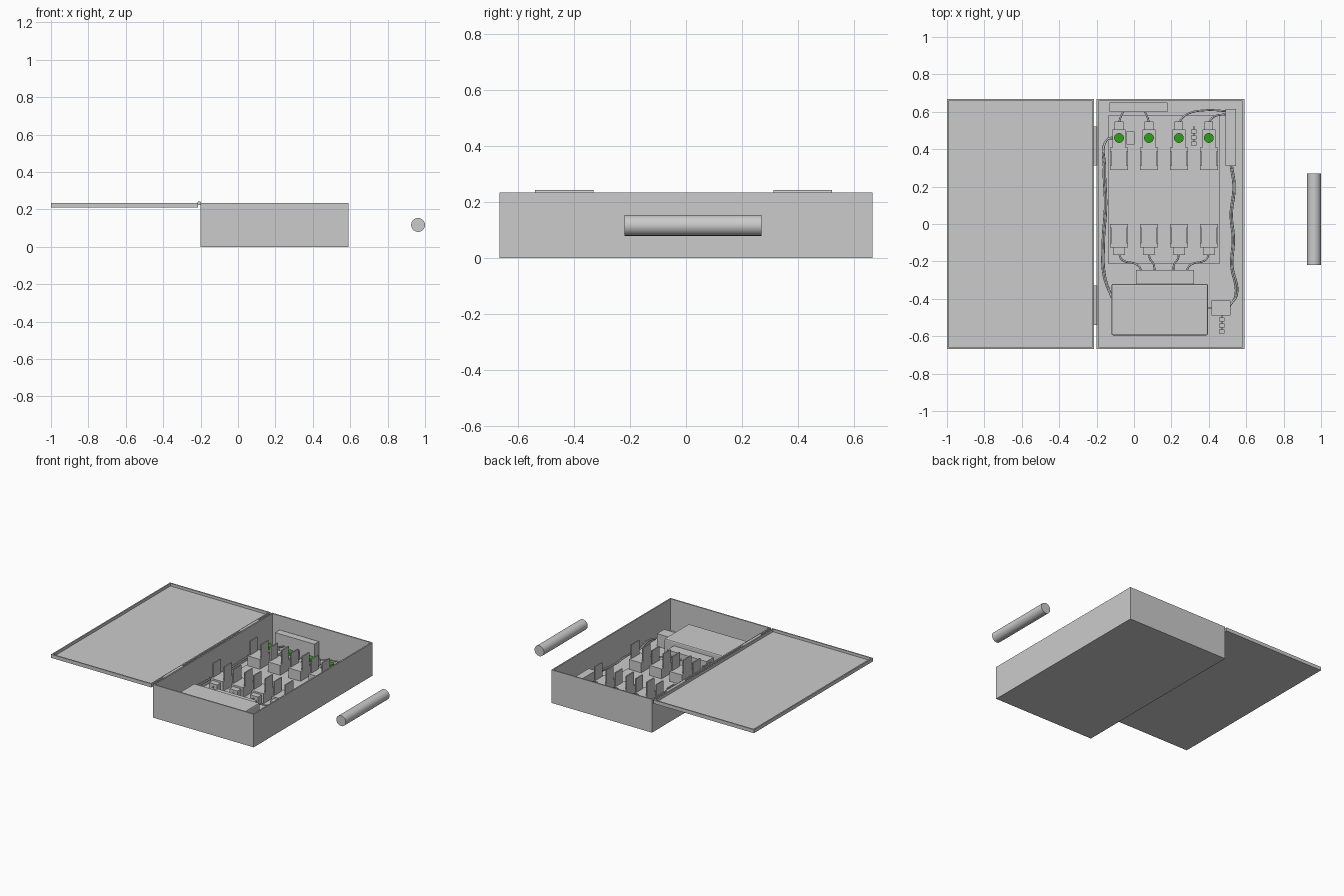
import bpy, bmesh, math
from mathutils import Matrix

if "Cube" in bpy.data.objects:
    bpy.data.objects.remove(bpy.data.objects["Cube"])

green = bpy.data.materials.new("indicator_green")
green.diffuse_color = (0.03, 0.35, 0.01, 1)
green.use_nodes = True
green.node_tree.nodes["Principled BSDF"].inputs["Base Color"].default_value = green.diffuse_color


def finish(name, bm):
    mesh = bpy.data.meshes.new(name)
    bm.to_mesh(mesh)
    bm.free()
    ob = bpy.data.objects.new(name, mesh)
    bpy.context.collection.objects.link(ob)
    return ob


def cube(x0, x1, y0, y1, z0, z1):
    bm = bmesh.new()
    m = Matrix.Translation(((x0 + x1) / 2, (y0 + y1) / 2, (z0 + z1) / 2))
    bmesh.ops.create_cube(bm, size=1, matrix=m @ Matrix.Diagonal((x1 - x0, y1 - y0, z1 - z0, 1)))
    bm.normal_update()
    return bm


def box(name, x0, x1, y0, y1, z0, z1, bevel=0):
    ob = finish(name, cube(x0, x1, y0, y1, z0, z1))
    if bevel:
        mod = ob.modifiers.new("bevel", 'BEVEL')
        mod.width, mod.segments = bevel, 2
    return ob


def tray(name, x0, x1, y0, y1, z0, z1, wall, floor):
    """Open-topped tray: inset the top face and push it down."""
    bm = cube(x0, x1, y0, y1, z0, z1)
    top = max(bm.faces, key=lambda f: f.calc_center_median().z)
    bmesh.ops.inset_region(bm, faces=[top], thickness=wall)
    top = bmesh.ops.extrude_discrete_faces(bm, faces=[top])["faces"][0]
    bmesh.ops.translate(bm, verts=top.verts, vec=(0, 0, z0 + floor - z1))
    bmesh.ops.recalc_face_normals(bm, faces=bm.faces)
    return finish(name, bm)


def cylinder(name, center, r, length, along_y=False, sides=32):
    bm = bmesh.new()
    m = Matrix.Translation(center)
    if along_y:
        m = m @ Matrix.Rotation(math.pi / 2, 4, 'X')
    bmesh.ops.create_cone(bm, cap_ends=True, segments=sides, radius1=r, radius2=r, depth=length, matrix=m)
    for f in bm.faces:
        f.smooth = len(f.verts) == 4
    for e in bm.edges:
        e.smooth = all(len(f.verts) == 4 for f in e.link_faces)
    return finish(name, bm)


def wire(name, pts, z=0.06, r=0.005):
    cu = bpy.data.curves.new(name, 'CURVE')
    cu.dimensions = '3D'
    cu.bevel_depth, cu.bevel_resolution, cu.resolution_u = r, 2, 8
    cu.use_fill_caps = True
    sp = cu.splines.new('BEZIER')
    sp.bezier_points.add(len(pts) - 1)
    for bp, p in zip(sp.bezier_points, pts):
        bp.co = (p[0], p[1], z)
        bp.handle_left_type = bp.handle_right_type = 'AUTO'
    ob = bpy.data.objects.new(name, cu)
    bpy.context.collection.objects.link(ob)


# Enclosure, opened lid and hinges
tray("enclosure", -0.2, 0.59, -0.667, 0.667, 0, 0.235, 0.013, 0.01)
tray("lid", -1, -0.213, -0.667, 0.667, 0.21, 0.235, 0.013, 0.006)
for y in (0.417, -0.435):
    cylinder("hinge", (-0.207, y, 0.233), 0.01, 0.21, True, 16)

# Loose cylinder lying beside the enclosure
cylinder("loose_tube", (0.963, 0.025, 0.117), 0.037, 0.49, True, 48)

# Mounting panel, power box and terminal bars
box("mounting_panel", -0.14, 0.46, -0.21, 0.58, 0.01, 0.022)
box("power_box", -0.12, 0.395, -0.595, -0.32, 0.01, 0.132, 0.008)
box("power_box_socket", 0.01, 0.32, -0.32, -0.245, 0.01, 0.1)
box("rear_terminal_bar", -0.13, 0.18, 0.60, 0.65, 0.01, 0.138)
box("side_terminal_bar", 0.49, 0.545, 0.31, 0.615, 0.01, 0.12)
box("junction_box", 0.415, 0.515, -0.49, -0.41, 0.01, 0.1)
box("junction_link", 0.39, 0.42, -0.455, -0.443, 0.05, 0.065)
box("small_relay", -0.04, 0.002, 0.425, 0.495, 0.02, 0.08)

# Clip bays: lower and upper holders, upright plates, terminals, indicators
for x in (-0.08, 0.08, 0.24, 0.4):
    for y0, y1 in ((-0.125, 0.0), (0.29, 0.41)):
        box("clip_base", x - 0.048, x + 0.048, y0, y1, 0.02, 0.092)
        for s in (-1, 1):
            px = x + s * 0.044
            box("clip_plate", px - 0.004, px + 0.004, y0 + 0.02, y1 - 0.02, 0.09, 0.19)
    box("lower_terminal", x - 0.032, x + 0.032, -0.165, -0.125, 0.02, 0.08)
    box("upper_terminal", x - 0.035, x + 0.035, 0.41, 0.505, 0.02, 0.095)
    box("wire_clamp", x - 0.023, x + 0.023, 0.505, 0.548, 0.03, 0.08)
    lamp = cylinder("indicator", (x, 0.46, 0.104), 0.026, 0.022)
    lamp.data.materials.append(green)

# Little stacks of screws
for x, y in ((0.32, 0.42), (0.47, -0.585)):
    for i in range(3):
        box("screw_block", x - 0.015, x + 0.015, y + i * 0.032, y + i * 0.032 + 0.022, 0.02, 0.055)
    box("screw_spine", x - 0.005, x + 0.005, y, y + 0.1, 0.02, 0.045)

# Wiring
for s in (-1, 1):
    wire("outer_lead", [(0.16 + s * 0.24, -0.16), (0.16 + s * 0.225, -0.19),
                        (0.16 + s * 0.14, -0.22), (0.16 + s * 0.12, -0.25)])
    wire("inner_lead", [(0.16 + s * 0.08, -0.16), (0.16 + s * 0.075, -0.185),
                        (0.16 + s * 0.055, -0.215), (0.16 + s * 0.05, -0.25)])
wire("rear_lead", [(-0.08, 0.545), (-0.07, 0.575), (-0.055, 0.605)])
wire("rear_lead", [(0.08, 0.545), (0.07, 0.575), (0.055, 0.605)])
wire("side_lead", [(0.24, 0.545), (0.28, 0.585), (0.38, 0.608), (0.5, 0.603)])
wire("side_lead", [(0.4, 0.545), (0.43, 0.575), (0.5, 0.587)])
for d in (-0.004, 0.004):
    wire("left_lead", [(-0.11, 0.462 + d), (-0.145, 0.45), (-0.158 + d, 0.3), (-0.152 + d, 0.1),
                       (-0.164 + d, -0.1), (-0.158 + d, -0.28), (-0.12, -0.39 + d)])
    wire("right_lead", [(0.52 + d, 0.315), (0.535 + d, 0.2), (0.52 + d, 0.05), (0.531 + d, -0.08),
                        (0.523 + d, -0.22), (0.546 + d, -0.38), (0.51, -0.44 + d)])
